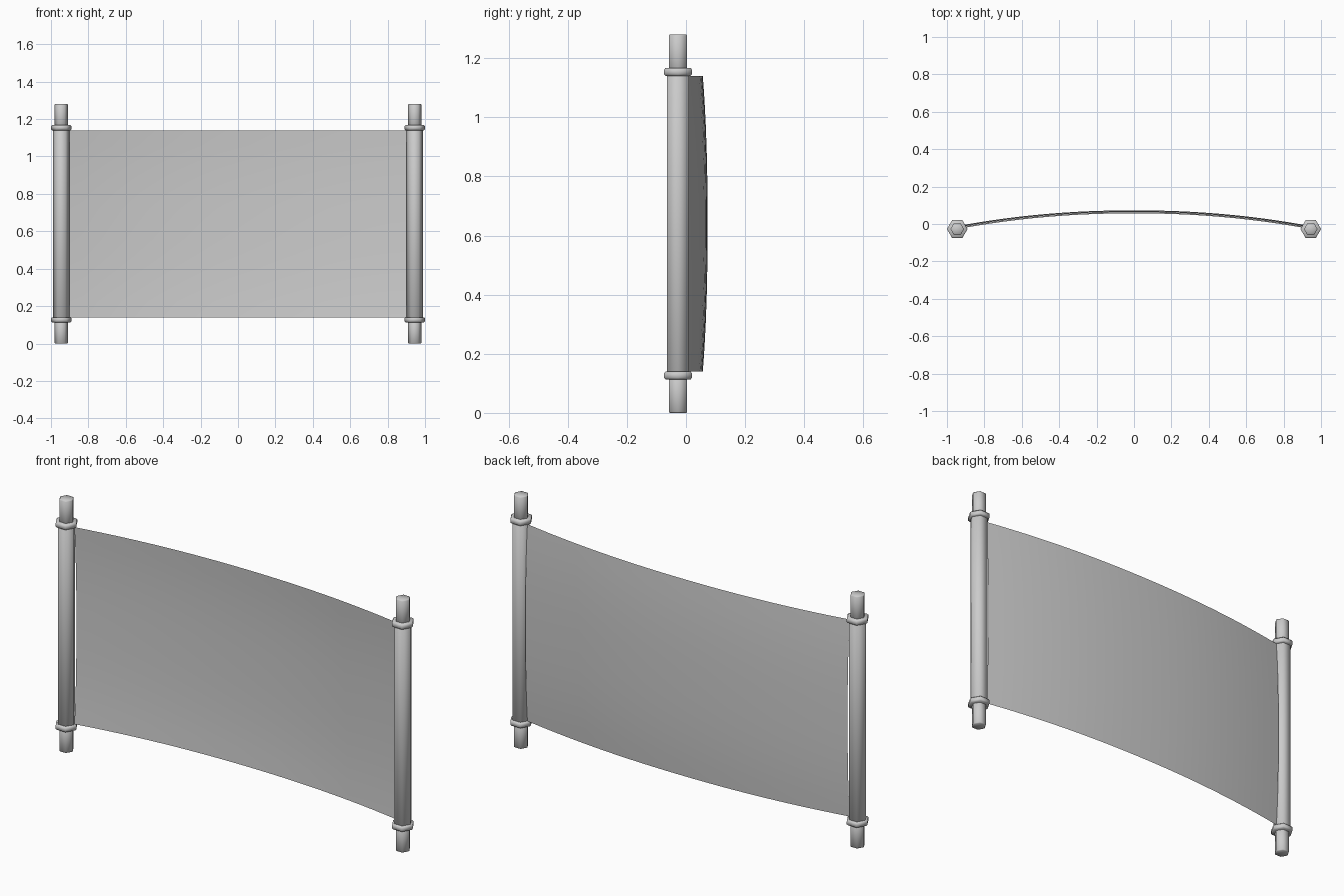
import bpy, bmesh, math

cube = bpy.data.objects.get("Cube")
if cube:
    bpy.data.objects.remove(cube, do_unlink=True)

grey = bpy.data.materials.new("plain grey")
grey.use_nodes = True
COLOUR = (0.6, 0.6, 0.6, 1)
grey.diffuse_color = COLOUR
grey.node_tree.nodes["Principled BSDF"].inputs["Base Color"].default_value = COLOUR

POLE_X, POLE_Y, HEIGHT = 0.945, -0.027, 1.28


def finish(name, bm, angle):
    bmesh.ops.recalc_face_normals(bm, faces=bm.faces)
    mesh = bpy.data.meshes.new(name)
    bm.to_mesh(mesh)
    bm.free()
    mesh.materials.append(grey)
    obj = bpy.data.objects.new(name, mesh)
    bpy.context.collection.objects.link(obj)
    bpy.ops.object.select_all(action='DESELECT')
    obj.select_set(True)
    bpy.context.view_layer.objects.active = obj
    bpy.ops.object.shade_smooth_by_angle(angle=math.radians(angle))
    return obj


def hex_bar(name, x, radius, z0, z1, bevel):
    """Upright six-sided bar with its corners along x and softened rims."""
    bm = bmesh.new()
    rings = []
    for r, z in ((radius - bevel, z0), (radius, z0 + bevel),
                 (radius, z1 - bevel), (radius - bevel, z1)):
        rings.append([bm.verts.new((x + r * math.cos(a * math.pi / 3),
                                    POLE_Y + r * math.sin(a * math.pi / 3), z))
                      for a in range(6)])
    for low, high in zip(rings, rings[1:]):
        for i in range(6):
            j = (i + 1) % 6
            bm.faces.new((low[i], low[j], high[j], high[i]))
    bm.faces.new(rings[0])
    bm.faces.new(rings[-1])
    return finish(name, bm, 65)


# Poles: thick shaft, two collars and two narrower tips on each side
for side, sx in (("left", 1), ("right", -1)):
    x = sx * POLE_X
    hex_bar(side + "_shaft", x, 0.043, 0.13, HEIGHT - 0.13, 0.002)
    for end, flip in (("lower", False), ("upper", True)):
        for part, r, z0, z1, bevel in (("tip", 0.036, 0, 0.13, 0.004),
                                       ("collar", 0.055, 0.113, 0.14, 0.006)):
            if flip:
                z0, z1 = HEIGHT - z1, HEIGHT - z0
            hex_bar(f"{side}_{end}_{part}", x, r, z0, z1, bevel)

# Cloth: thin sheet bowed backwards between the poles, fullest at mid height
NX, NZ, HALF = 24, 12, 0.905
bm = bmesh.new()
grid = []
for j in range(NZ + 1):
    t = 2 * j / NZ - 1
    row = []
    for i in range(NX + 1):
        s = 2 * i / NX - 1
        y = -0.02 + 0.077 * (1 - abs(s) ** 2.1) + 0.016 * (1 - abs(t) ** 2.4)
        row.append(bm.verts.new((s * HALF, y, 0.64 + 0.5 * t)))
    grid.append(row)
for a, b in zip(grid, grid[1:]):
    for i in range(NX):
        bm.faces.new((a[i], a[i + 1], b[i + 1], b[i]))
finish("cloth", bm, 60)
